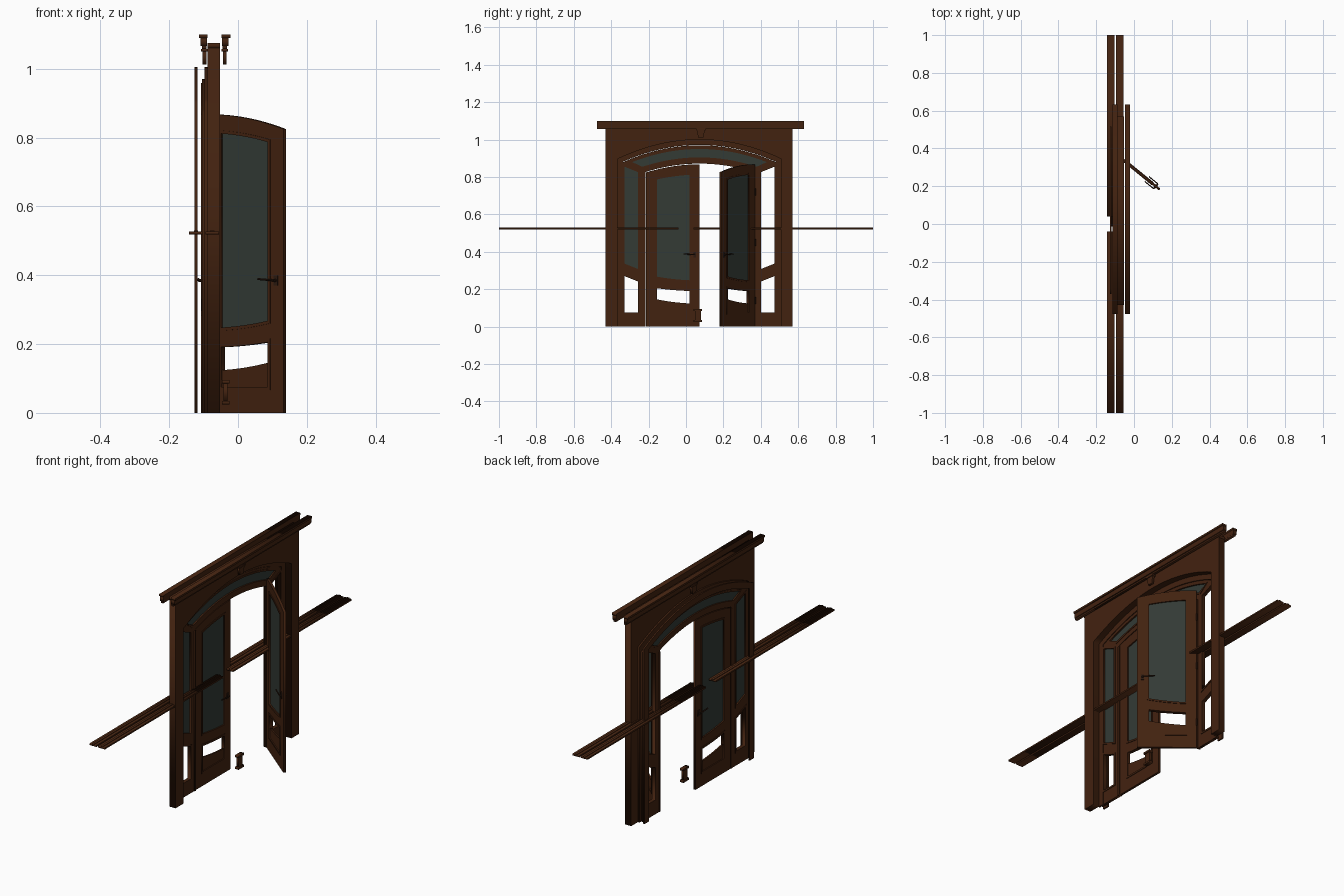
import bpy, math
from mathutils import Matrix, Vector

cube = bpy.data.objects.get("Cube")
if cube:
    bpy.data.objects.remove(cube, do_unlink=True)

C = 0.072    # middle of the doorway along y
K = 0.54     # curvature shared by every arch
LEAF = 0.285  # width of a door leaf
# maps a drawing (across, up, depth) onto (y, z, x)
BASE = Matrix(((0, 0, 1, 0), (1, 0, 0, 0), (0, 1, 0, 0), (0, 0, 0, 1)))


def material(name, rgb):
    m = bpy.data.materials.new(name)
    m.use_nodes = True
    m.diffuse_color = (*rgb, 1)
    bsdf = m.node_tree.nodes["Principled BSDF"]
    bsdf.inputs["Base Color"].default_value = (*rgb, 1)
    bsdf.inputs["Roughness"].default_value = 0.6
    return m


WOOD = material("dark wood", (0.055, 0.016, 0.005))
GLASS = material("grey green glass", (0.033, 0.043, 0.036))
METAL = material("dark bronze", (0.025, 0.01, 0.005))


def plate(name, loops, x0, x1, mat=WOOD, place=Matrix()):
    """Flat board from outlines; loops inside the first become holes."""
    cu = bpy.data.curves.new(name, 'CURVE')
    cu.dimensions = '2D'
    cu.fill_mode = 'BOTH'
    cu.extrude = (x1 - x0) / 2
    for pts in loops:
        s = cu.splines.new('POLY')
        s.points.add(len(pts) - 1)
        for p, (a, b) in zip(s.points, pts):
            p.co = (a, b, 0, 1)
        s.use_cyclic_u = True
    tmp = bpy.data.objects.new(name, cu)
    bpy.context.collection.objects.link(tmp)
    dg = bpy.context.evaluated_depsgraph_get()
    me = bpy.data.meshes.new_from_object(tmp.evaluated_get(dg))
    bpy.data.objects.remove(tmp, do_unlink=True)
    me.transform(place @ Matrix.Translation(((x0 + x1) / 2, 0, 0)) @ BASE)
    me.materials.clear()
    me.materials.append(mat)
    ob = bpy.data.objects.new(name, me)
    bpy.context.collection.objects.link(ob)
    return ob


def box(name, x, y, z, mat=WOOD, place=Matrix()):
    (y0, y1), (z0, z1) = y, z
    return plate(name, [[(y0, z0), (y1, z0), (y1, z1), (y0, z1)]], *x, mat, place)


def rod(name, a, b, r, place=Matrix()):
    a, b = Vector(a), Vector(b)
    bpy.ops.mesh.primitive_cylinder_add(vertices=12, radius=r, depth=(b - a).length)
    ob = bpy.context.object
    ob.name = name
    turn = (b - a).to_track_quat('Z', 'Y').to_matrix().to_4x4()
    ob.matrix_world = place @ Matrix.Translation((a + b) / 2) @ turn
    ob.data.materials.append(METAL)
    bpy.ops.object.shade_smooth_by_angle()


def region(a, b, lo, hi, grow=0.0, sign=1, shift=0.0, n=12):
    """Panel outline between two curves, from a to b."""
    a, b = a - grow, b + grow
    t = [a + (b - a) * i / n for i in range(n + 1)]
    pts = [(v, lo(v) - grow) for v in t] + [(v, hi(v) + grow) for v in reversed(t)]
    return [(shift + sign * v, z) for v, z in pts]


def arc(w, apex, n=32):
    t = [-w + 2 * w * i / n for i in range(n + 1)]
    return [(C + v, apex - K * v * v) for v in t]


def legs(w, apex):
    return [(C - w, 0)] + arc(w, apex) + [(C + w, 0)]


def moulding(name, make, x0, x1, place=Matrix()):
    """Narrow raised rim around an opening, on both faces."""
    plate(name, [make(0.009), make(0.0)], x0, x1, WOOD, place)


# wall with its arched opening
plate("wall", [[(-0.43, 0)] + legs(0.437, 1.0) +
               [(0.57, 0), (0.57, 1.06), (-0.43, 1.06)]], -0.088, -0.053)
box("wall_cap", (-0.088, -0.053), (-0.43, 0.57), (1.06, 1.075))

# cornices and keystones on both sides of the wall
for side, x, d in (("front", -0.048, 1), ("back", -0.088, -1)):
    def out(a, b):
        return tuple(sorted((x + d * a, x + d * b)))
    ends = (-0.476, 0.632)
    box(side + "_cornice_base", out(0.003, 0.016), ends, (1.058, 1.066))
    box(side + "_cornice_body", out(0.002, 0.021), ends, (1.066, 1.09))
    box(side + "_cornice_top", out(0, 0.026), ends, (1.09, 1.1))
    plate(side + "_keystone", [[(0.065, 1.012), (0.093, 1.012), (0.1, 1.05), (0.058, 1.05)]],
          *out(0.004, 0.015))
    box(side + "_keystone_cap", out(0.0, 0.019), (0.055, 0.103), (1.05, 1.058))

# loose plinth block standing by the opening
box("plinth_block", (-0.042, -0.03), (0.047, 0.079), (0.035, 0.085))
for z in (0.025, 0.085):
    box("plinth_block_cap", (-0.046, -0.025), (0.04, 0.086), (z, z + 0.01))

# arched architraves either side of the frame
for name, x in (("back_architrave", -0.126), ("front_architrave", -0.097)):
    plate(name, [legs(0.443, 1.005) + legs(0.408, 0.972)[::-1]], x, x + 0.008)


# fixed frame with sidelights and fanlight
def slope(base):
    return lambda v: base + 0.4 * (v - 0.325)


def flat(z):
    return lambda v: z


def fan(grow):
    low = arc(0.305 + grow, 0.905 - grow)
    return low + arc(0.36 + grow, 0.95 + grow)[::-1]


FX0, FX1 = -0.105, -0.091
holes, rims = [fan(0)], [fan]
for sign in (-1, 1):
    for lo, hi in ((slope(0.307), slope(0.825)), (flat(0.075), slope(0.24))):
        def make(g, lo=lo, hi=hi, sign=sign):
            return region(0.328, 0.402, lo, hi, g, sign, C)
        holes.append(make(0))
        rims.append(make)
plate("door_frame", [legs(0.43, 0.97) + legs(0.288, 0.872)[::-1]] + holes, FX0, FX1)
for make in rims:
    moulding("frame_moulding", make, FX0 - 0.002, FX1 + 0.003)
plate("fanlight_glass", [fan(0)], -0.1, -0.096, GLASS)
plate("sidelight_glass", [rims[1](0)], -0.1, -0.096, GLASS)
for sign in (-1, 1):
    y = C + sign * 0.293
    box("door_jamb_bead", (FX0 - 0.002, FX1 + 0.004), (y - 0.004, y + 0.004), (0, 0.82))


# door leaf, tall meeting edge at the origin, running towards -y
def door(name, place, handle_u, lever):
    def bow(z, k):
        return lambda u: z + k * u * u

    def glass(g):
        return region(0.053, 0.228, bow(0.247, 0.4), bow(0.813, -0.5), g, -1)

    def lower(g):
        return region(0.053, 0.228, flat(0.075), bow(0.19, 0.3), g, -1)

    def panel(g):
        return region(0.053, 0.228, flat(0.075), bow(0.123, 0.45), g, -1)

    plate(name + "_leaf", [region(0, LEAF, flat(0), bow(0.868, -0.53), 0, -1),
                           glass(0), lower(0)], -0.006, 0.006, WOOD, place)
    moulding(name + "_glass_moulding", glass, -0.009, 0.009, place)
    moulding(name + "_panel_moulding", lower, -0.009, 0.009, place)
    plate(name + "_glass", [glass(0)], -0.002, 0.002, GLASS, place)
    plate(name + "_lower_panel", [panel(0)], -0.004, 0.004, WOOD, place)
    # lever handle on both faces
    for s in (-1, 1):
        p, q = (s * 0.017, -handle_u, 0.385), (s * 0.017, -handle_u - lever, 0.389)
        box(name + "_handle_plate", tuple(sorted((s * 0.006, s * 0.009))),
            (-handle_u - 0.007, -handle_u + 0.007), (0.37, 0.4), METAL, place)
        rod(name + "_handle_neck", (s * 0.006, -handle_u, 0.385), p, 0.004, place)
        rod(name + "_handle_lever", p, q, 0.003, place)


door("closed_door", Matrix.Translation((-0.098, 0.072, 0)), 0.025, 0.06)
swing = Matrix.Translation((-0.085, 0.363, 0)) @ Matrix.Rotation(math.radians(50.8), 4, 'Z')
door("open_door", swing, 0.258, -0.06)
for z in (0.14, 0.45, 0.72):
    rod("hinge", (0.007, 0.002, z - 0.018), (0.007, 0.002, z + 0.018), 0.004, swing)

# long flat rails, broken in the middle
for x in ((-0.142, -0.103), (-0.095, -0.055)):
    for y in ((-1, -0.04), (0.04, 1)):
        box("rail", x, y, (0.519, 0.527))
        mid = sum(x) / 2
        box("rail_rib", (mid - 0.006, mid + 0.006), y, (0.527, 0.53))
